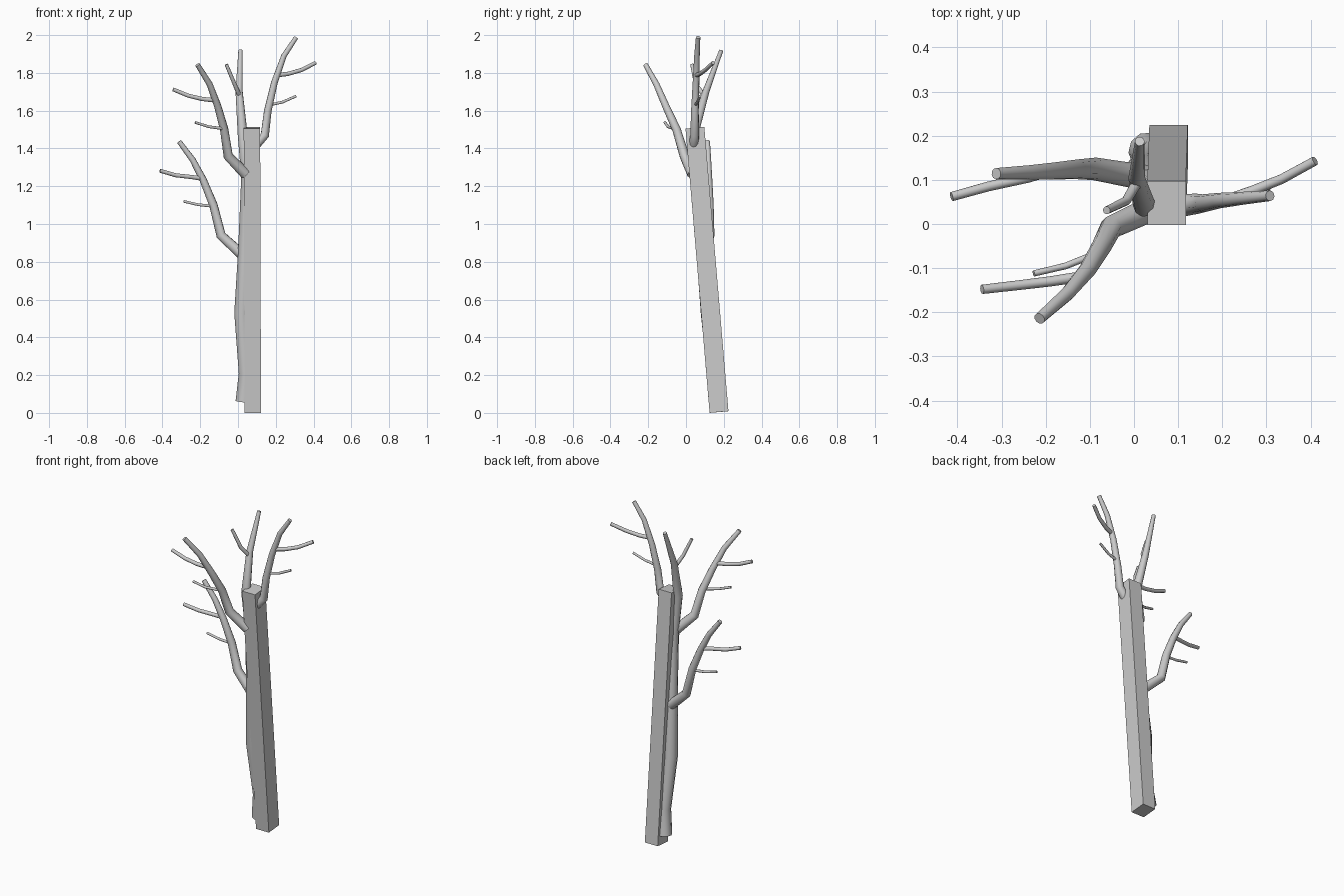
import bpy, math


def tube(name, pts, radii):
    """Tapered, capped limb through the given points."""
    cu = bpy.data.curves.new(name, 'CURVE')
    cu.dimensions = '3D'
    cu.bevel_depth = 1.0
    cu.bevel_resolution = 3
    cu.use_fill_caps = True
    sp = cu.splines.new('POLY')
    sp.points.add(len(pts) - 1)
    n = len(pts) - 1
    for i, p in enumerate(pts):
        sp.points[i].co = (*p, 1)
        sp.points[i].radius = (radii[i] if len(radii) == n + 1
                               else radii[0] + (radii[1] - radii[0]) * i / n)
    ob = bpy.data.objects.new(name, cu)
    bpy.context.collection.objects.link(ob)
    bpy.ops.object.select_all(action='DESELECT')
    ob.select_set(True)
    bpy.context.view_layer.objects.active = ob
    bpy.ops.object.convert(target='MESH')
    bpy.ops.object.shade_smooth_by_angle(angle=math.radians(50))


# Leaning square support post
bpy.ops.mesh.primitive_cube_add(size=1, location=(0.076, 0.111, 0.757),
                                rotation=(math.radians(4.85), -0.003, 0))
post = bpy.context.object
post.name = 'support_post'
post.scale = (0.087, 0.1, 1.51)

# Trunk running up the post, thinning into the leader
tube('trunk', [(0.03, 0.165, 0.06), (0.043, 0.15, 0.21), (0.021, 0.118, 0.53),
               (0.036, 0.09, 0.85), (0.047, 0.055, 1.25), (0.024, 0.042, 1.48),
               (0.006, 0.105, 1.7), (0.013, 0.187, 1.92)],
     [0.043, 0.039, 0.041, 0.036, 0.03, 0.026, 0.019, 0.011])

# Main branches
BR = (0.029, 0.013)
tube('low_left_branch', [(0.025, 0.105, 0.835), (-0.09, 0.125, 0.94), (-0.13, 0.124, 1.1),
                         (-0.185, 0.12, 1.235), (-0.24, 0.117, 1.34), (-0.312, 0.114, 1.437)], BR)
tube('front_left_branch', [(0.04, 0.035, 1.265), (-0.052, -0.008, 1.36), (-0.073, -0.05, 1.5),
                           (-0.106, -0.105, 1.62), (-0.15, -0.157, 1.74), (-0.214, -0.214, 1.843)], BR)
tube('right_branch', [(0.095, 0.04, 1.42), (0.142, 0.046, 1.47), (0.158, 0.047, 1.6),
                      (0.193, 0.053, 1.75), (0.243, 0.058, 1.89), (0.308, 0.064, 1.988)],
     (0.026, 0.012))

# Side twigs
TW = (0.012, 0.0105)
SM = (0.008, 0.007)
tube('low_left_twig', [(-0.19, 0.12, 1.24), (-0.24, 0.105, 1.248),
                       (-0.33, 0.085, 1.258), (-0.413, 0.062, 1.282)], TW)
tube('low_left_small_twig', [(-0.14, 0.122, 1.095), (-0.21, 0.117, 1.102), (-0.288, 0.112, 1.12)], SM)
tube('front_left_twig', [(-0.125, -0.12, 1.655), (-0.19, -0.13, 1.662),
                         (-0.265, -0.139, 1.68), (-0.344, -0.148, 1.713)], TW)
tube('front_left_small_twig', [(-0.08, -0.065, 1.505), (-0.155, -0.095, 1.515), (-0.227, -0.112, 1.538)], SM)
tube('right_twig', [(0.21, 0.055, 1.788), (0.265, 0.074, 1.795),
                    (0.335, 0.102, 1.815), (0.41, 0.143, 1.853)], TW)
tube('right_small_twig', [(0.165, 0.05, 1.63), (0.235, 0.06, 1.645), (0.307, 0.074, 1.677)], SM)
tube('leader_twig', [(0.008, 0.095, 1.68), (-0.018, 0.052, 1.74), (-0.062, 0.031, 1.845)], (0.012, 0.009))
